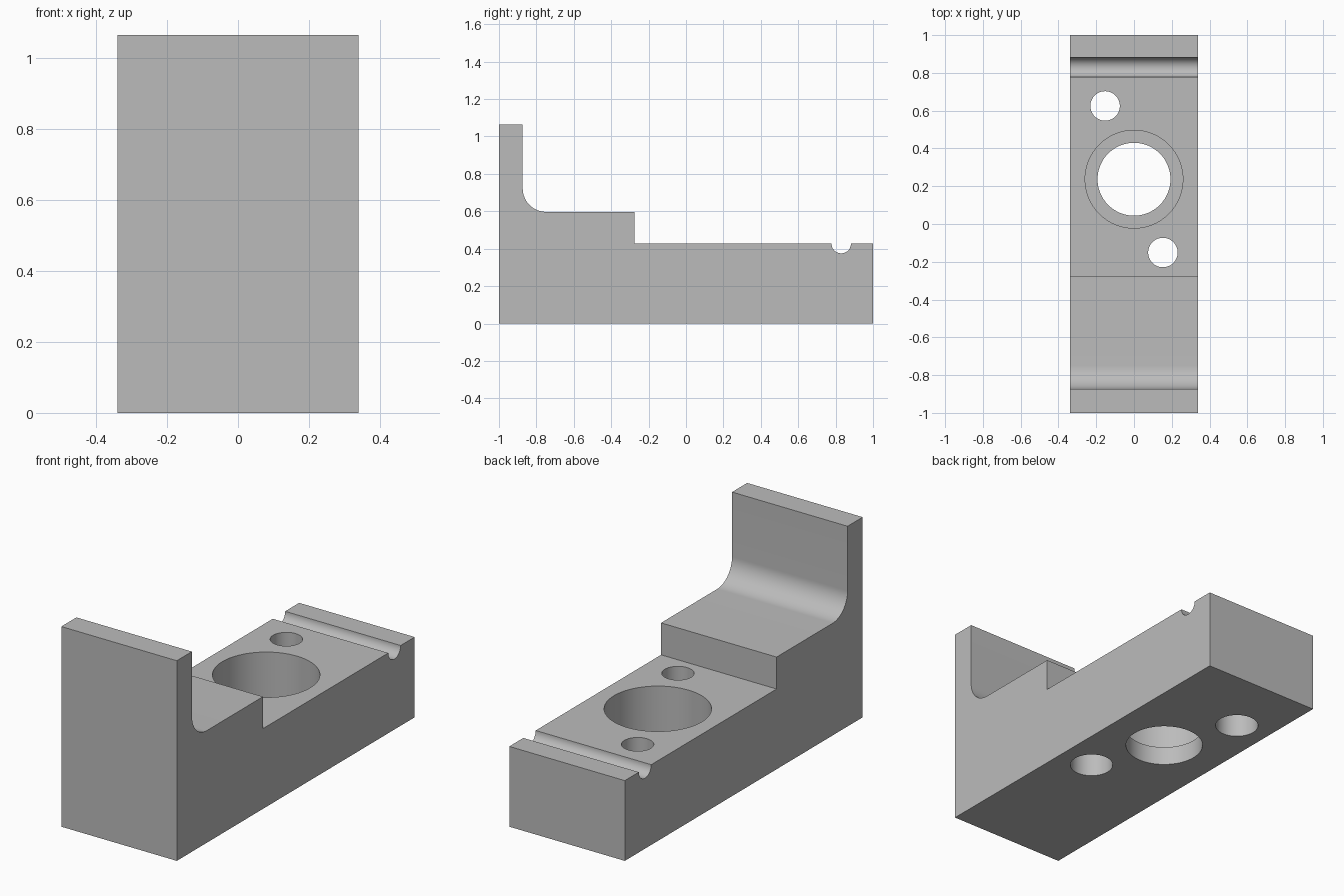
import bpy, bmesh
from math import sin, cos, pi, radians
from mathutils import Vector

if "Cube" in bpy.data.objects:
    bpy.data.objects.remove(bpy.data.objects["Cube"])

HALF_W = 0.34
DECK = 0.427       # height of the low deck
SHELF = 0.597      # height of the raised shelf

grey = bpy.data.materials.new("plain grey")
grey.use_nodes = True
colour = (0.5, 0.5, 0.5, 1)
grey.diffuse_color = colour
grey.node_tree.nodes["Principled BSDF"].inputs["Base Color"].default_value = colour


def arc(cy, cz, r, start, end, steps):
    """Points of an arc in the side plane, angles in degrees."""
    angles = [radians(start + (end - start) * i / steps) for i in range(steps + 1)]
    return [(cy + r * cos(a), cz + r * sin(a)) for a in angles]


def make_object(name, bm):
    bmesh.ops.recalc_face_normals(bm, faces=bm.faces)
    mesh = bpy.data.meshes.new(name)
    bm.to_mesh(mesh)
    bm.free()
    mesh.materials.append(grey)
    obj = bpy.data.objects.new(name, mesh)
    bpy.context.collection.objects.link(obj)
    return obj


def extrude_profile(name, points):
    """Side profile (y, z) extruded across the full width."""
    bm = bmesh.new()
    face = bm.faces.new([bm.verts.new((-HALF_W, y, z)) for y, z in points])
    grown = bmesh.ops.extrude_face_region(bm, geom=[face])["geom"]
    verts = [v for v in grown if isinstance(v, bmesh.types.BMVert)]
    bmesh.ops.translate(bm, verts=verts, vec=(2 * HALF_W, 0, 0))
    return make_object(name, bm)


def stepped_cutter(name, x, y, r_low, r_high, z_step, sides=64):
    """Turned cutter with one radius below z_step and another above."""
    bm = bmesh.new()
    rings = []
    for r, z in ((r_low, -0.1), (r_low, z_step), (r_high, z_step), (r_high, DECK + 0.1)):
        rings.append([bm.verts.new((x + r * cos(2 * pi * i / sides),
                                    y + r * sin(2 * pi * i / sides), z))
                      for i in range(sides)])
    for a, b in zip(rings, rings[1:]):
        for i in range(sides):
            j = (i + 1) % sides
            bm.faces.new((a[i], a[j], b[j], b[i]))
    bm.faces.new(rings[0])
    bm.faces.new(rings[-1])
    obj = make_object(name, bm)
    obj.hide_render = True
    return obj


# Stepped body with upright wall, inner fillet and round cross groove
profile = [(-1, 0), (1, 0), (1, DECK)]
profile += arc(0.83, DECK, 0.052, 0, -180, 20)
profile += [(-0.276, DECK), (-0.276, SHELF)]
profile += arc(-0.748, SHELF + 0.125, 0.125, 270, 180, 20)
profile += [(-0.873, 1.065), (-1, 1.065)]
body = extrude_profile("bracket_body", profile)

# Counterbored centre hole and two screw holes placed around it
centre = Vector((0, 0.237))
offset = Vector((0.153, -0.388))
cutters = [stepped_cutter("centre_bore_cutter", *centre, 0.193, 0.259, 0.1)]
for side in (-1, 1):
    cutters.append(stepped_cutter("screw_hole_cutter", *(centre + side * offset),
                                  0.107, 0.078, 0.21))

bpy.context.view_layer.objects.active = body
body.select_set(True)
for cutter in cutters:
    mod = body.modifiers.new("hole", "BOOLEAN")
    mod.operation = "DIFFERENCE"
    mod.solver = "EXACT"
    mod.object = cutter
    bpy.ops.object.modifier_apply(modifier=mod.name)
    bpy.data.objects.remove(cutter)

bpy.ops.object.shade_smooth_by_angle(angle=radians(30))
